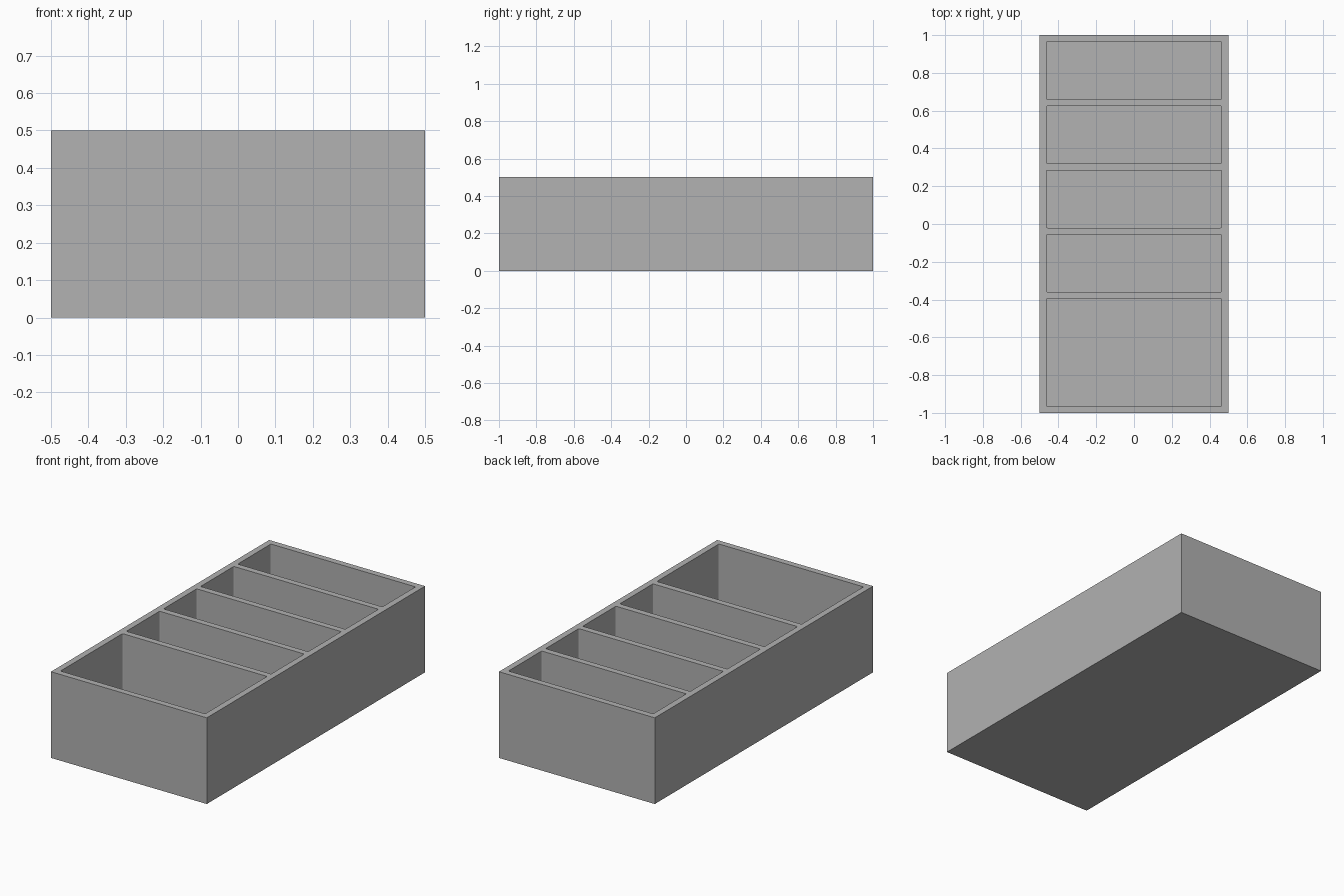
import bpy
import bmesh
from mathutils import Matrix, Vector

default = bpy.data.objects.get("Cube")
if default:
    bpy.data.objects.remove(default, do_unlink=True)

WIDTH, LENGTH, HEIGHT = 1.0, 2.0, 0.5
WALL = 0.036
SMALL = 0.304          # length of each small compartment
SMALL_COUNT = 4
FILLET = 0.006         # tiny rounding of the compartment corners

grey = bpy.data.materials.new("grey")
grey.use_nodes = True
colour = (0.445, 0.445, 0.445, 1.0)
grey.diffuse_color = colour
grey.node_tree.nodes["Principled BSDF"].inputs["Base Color"].default_value = colour


def add_box(bm, low, high, fillet=0.0):
    """Add a box between two corners, optionally rounding its upright edges."""
    low, high = Vector(low), Vector(high)
    matrix = Matrix.Translation((low + high) / 2) @ Matrix.Diagonal((*(high - low), 1))
    verts = bmesh.ops.create_cube(bm, size=1, matrix=matrix)["verts"]
    if fillet:
        edges = {e for v in verts for e in v.link_edges}
        upright = [e for e in edges if abs(e.verts[0].co.z - e.verts[1].co.z) > 0.1]
        bmesh.ops.bevel(bm, geom=upright, offset=fillet, segments=3,
                        profile=0.5, affect='EDGES')


def make_object(name, bm):
    mesh = bpy.data.meshes.new(name)
    bm.to_mesh(mesh)
    bm.free()
    mesh.materials.append(grey)
    obj = bpy.data.objects.new(name, mesh)
    bpy.context.scene.collection.objects.link(obj)
    return obj


# Solid tray block
bm = bmesh.new()
add_box(bm, (-WIDTH / 2, -LENGTH / 2, 0), (WIDTH / 2, LENGTH / 2, HEIGHT))
tray = make_object("divided_tray", bm)

# Compartments: four small ones from the back, the large one fills the front
bm = bmesh.new()
inner_x = WIDTH / 2 - WALL
back = LENGTH / 2 - WALL
for i in range(SMALL_COUNT + 1):
    front = back - SMALL if i < SMALL_COUNT else -LENGTH / 2 + WALL
    add_box(bm, (-inner_x, front, WALL), (inner_x, back, HEIGHT + 0.1), FILLET)
    back = front - WALL
cutter = make_object("compartment_cutter", bm)
cutter.hide_render = True

# Hollow the tray, then drop the cutter
cut = tray.modifiers.new("compartments", 'BOOLEAN')
cut.operation = 'DIFFERENCE'
cut.solver = 'EXACT'
cut.object = cutter
bpy.context.view_layer.objects.active = tray
tray.select_set(True)
bpy.ops.object.modifier_apply(modifier=cut.name)
bpy.data.objects.remove(cutter, do_unlink=True)
